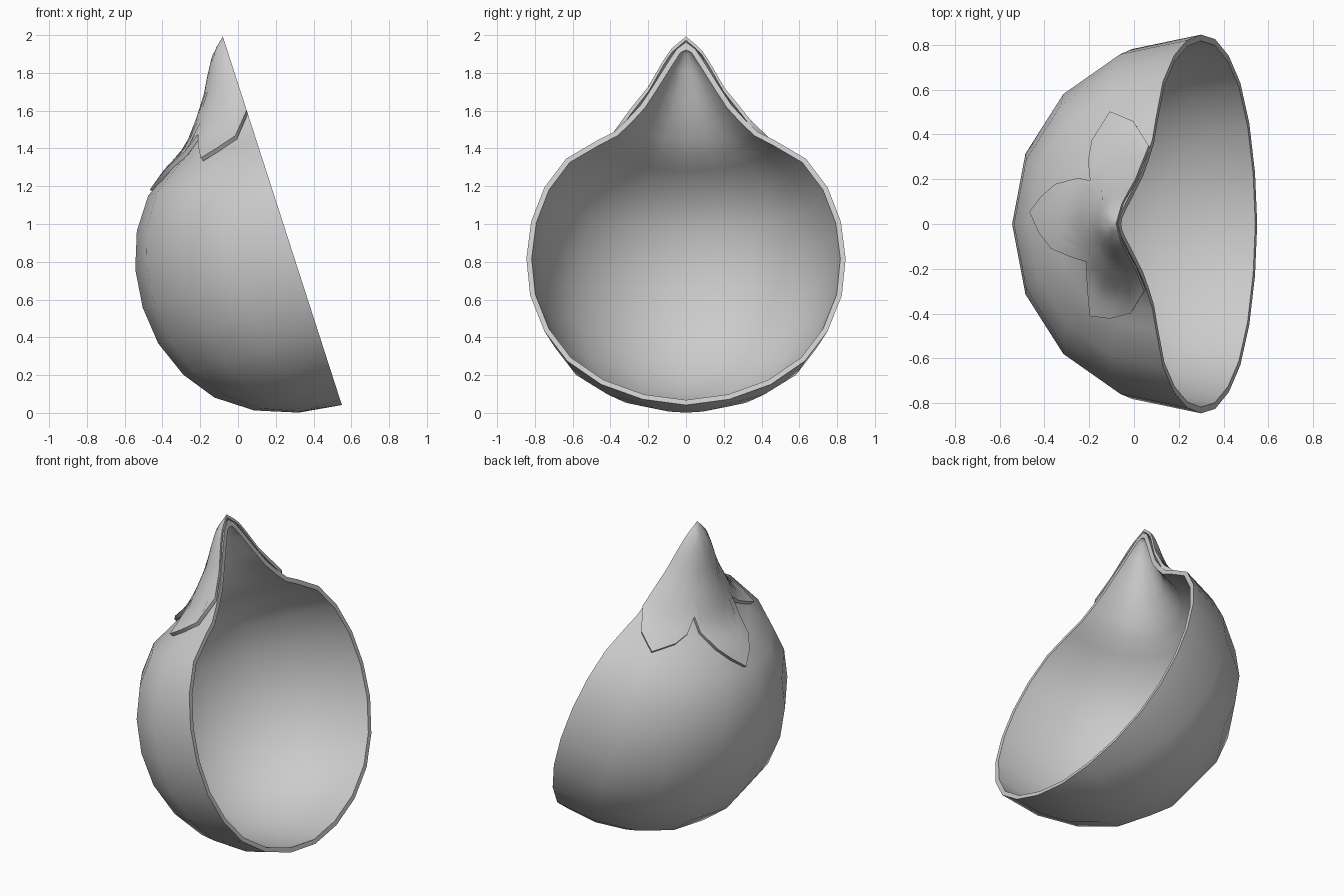
import bpy, bmesh, math
from mathutils import Vector

if "Cube" in bpy.data.objects:
    bpy.data.objects.remove(bpy.data.objects["Cube"])

CENTRE = Vector((0.304, 0, 0.803))
TILT = math.radians(17.9)
AXIS = Vector((-math.sin(TILT), 0, math.cos(TILT)))   # stem direction
OPEN = Vector((math.cos(TILT), 0, math.sin(TILT)))    # direction the open side faces


def place(r, u, deg):
    """Point at radius r, height u along the axis, angle measured from the back."""
    a = math.radians(deg)
    return CENTRE + AXIS * u - OPEN * (r * math.cos(a)) + Vector((0, r * math.sin(a), 0))


def shell(name, outer, inner):
    """Closed thin shell from two matching grids of points."""
    bm = bmesh.new()
    a, b = [[[bm.verts.new(p) for p in row] for row in g] for g in (outer, inner)]
    n, m = len(a), len(a[0])
    for g in (a, b):
        for i in range(n - 1):
            for j in range(m - 1):
                q = [g[i][j], g[i + 1][j], g[i + 1][j + 1], g[i][j + 1]]
                bm.faces.new(q if g is a else q[::-1])
    loop = [(i, 0) for i in range(n)] + [(n - 1, j) for j in range(1, m)]
    loop += [(i, m - 1) for i in range(n - 2, -1, -1)] + [(0, j) for j in range(m - 2, 0, -1)]
    for (i, j), (k, l) in zip(loop, loop[1:] + loop[:1]):
        bm.faces.new((a[i][j], b[i][j], b[k][l], a[k][l]))
    bmesh.ops.remove_doubles(bm, verts=bm.verts, dist=1e-4)
    bmesh.ops.recalc_face_normals(bm, faces=bm.faces)
    me = bpy.data.meshes.new(name)
    bm.to_mesh(me)
    bm.free()
    ob = bpy.data.objects.new(name, me)
    bpy.context.collection.objects.link(ob)
    bpy.ops.object.select_all(action='DESELECT')
    ob.select_set(True)
    bpy.context.view_layer.objects.active = ob
    bpy.ops.object.shade_smooth_by_angle(angle=math.radians(40))
    return ob


# Half gourd bowl: half-turn lathe with an inset inner wall
prof = [(0, -.8), (.23, -.768), (.45, -.685), (.63, -.555), (.75, -.389), (.825, -.19),
        (.845, .015), (.82, .22), (.75, .41), (.635, .57), (.47, .672), (.38, .72),
        (.31, .79), (.24, .87), (.18, .966), (.1, 1.1), (.05, 1.18), (0, 1.22)]
inset = []
for i, (r, u) in enumerate(prof):
    p, q = prof[max(i - 1, 0)], prof[min(i + 1, len(prof) - 1)]
    d = Vector((q[0] - p[0], q[1] - p[1])).normalized()
    inset.append((max(r - d.y * .028, .004), u + d.x * .028))
inset[0] = (0, -.772)
inset[-1] = (0, 1.175)
angles = [-90 + 22.5 * k for k in range(9)]
shell("bowl", *[[[place(r, u, a) for a in angles] for r, u in pr] for pr in (prof, inset)])

# Leafy stem cap: pointed cone ending in three leaf lobes
cap = [(0, 1.25), (.08, 1.18), (.13, 1.1), (.2, .97), (.27, .88), (.345, .78),
       (.41, .73), (.505, .682), (.62, .597)]
lobes = [(-90, .30), (-76, .41), (-64, .47), (-53, .515), (-46, .44), (-38, .38), (-31, .33),
         (-21, .41), (-12.7, .5), (-4, .56), (5, .62), (13, .56), (21, .5), (31, .40),
         (36, .33), (43, .41), (52, .475), (66, .55), (78, .47), (90, .35)]


def cap_height(r):
    for (r0, u0), (r1, u1) in zip(cap, cap[1:]):
        if r <= r1:
            return u0 + (u1 - u0) * (r - r0) / (r1 - r0)
    return cap[-1][1]


ROWS = 12
outer = [[place(rb * t / ROWS, cap_height(rb * t / ROWS), a) for a, rb in lobes]
         for t in range(ROWS + 1)]
inner = [[place(rb * t / ROWS * .97, cap_height(rb * t / ROWS) - .02, a) for a, rb in lobes]
         for t in range(ROWS + 1)]
shell("leaf_cap", outer, inner)
